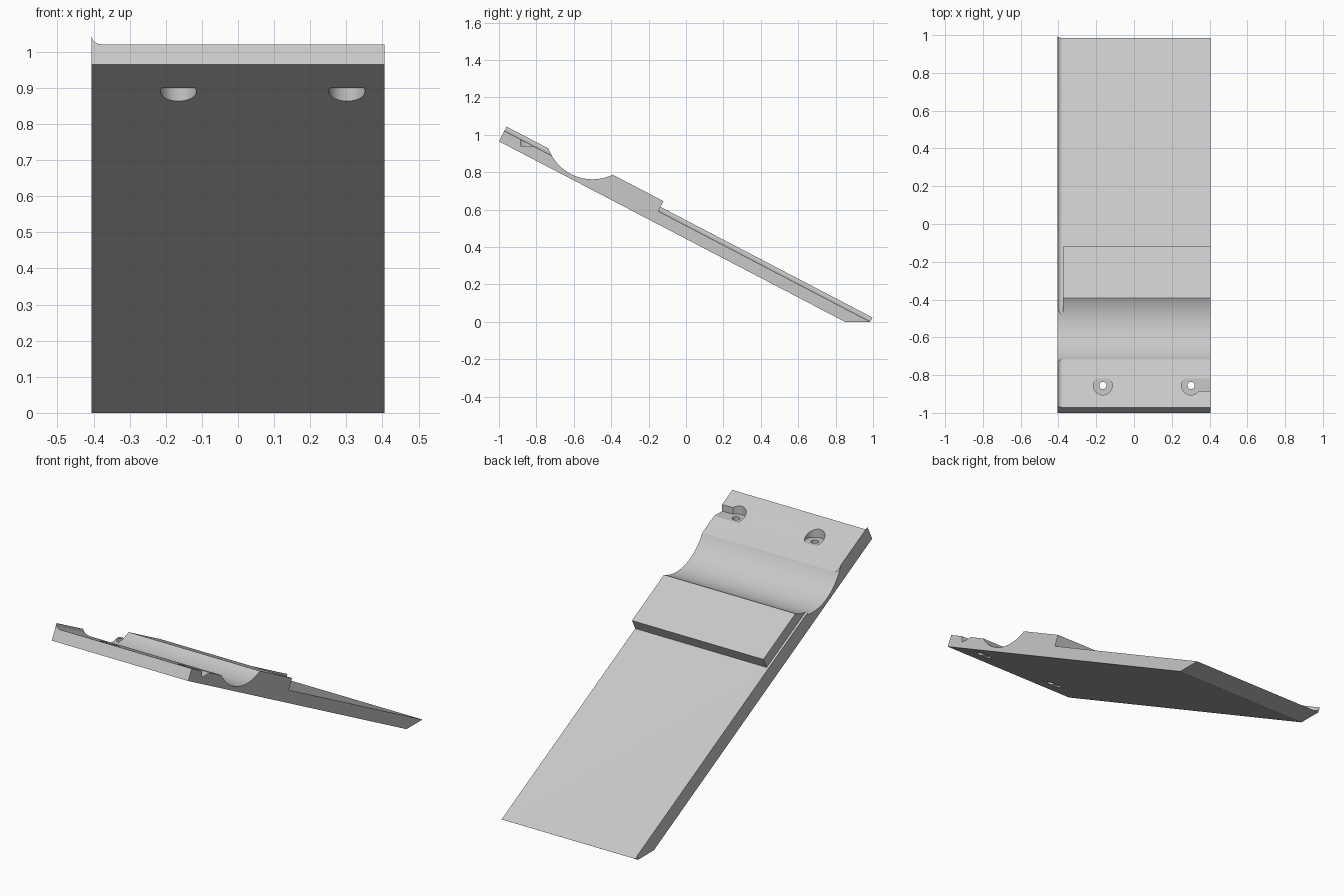
import bpy, bmesh, math
from mathutils import Matrix, Vector

if "Cube" in bpy.data.objects:
    bpy.data.objects.remove(bpy.data.objects["Cube"])

HALF = 0.405                       # half width
TILT = math.atan(0.5216)           # slope of the ramp
FRAME = Matrix.Translation((0, -1, 0.965)) @ Matrix.Rotation(-TILT, 4, 'X')
LENGTH, THICK, LIP = 2.206, 0.0625, 0.026

grey = bpy.data.materials.new("light_grey")
grey.use_nodes = True
grey.diffuse_color = (0.58, 0.58, 0.58, 1)
grey.node_tree.nodes["Principled BSDF"].inputs["Base Color"].default_value = grey.diffuse_color


def prism(name, points, offset, matrix=Matrix()):
    """Extrude a closed outline along an offset."""
    bm = bmesh.new()
    face = bm.faces.new([bm.verts.new(p) for p in points])
    ext = bmesh.ops.extrude_face_region(bm, geom=[face])
    bmesh.ops.translate(bm, vec=Vector(offset),
                        verts=[v for v in ext["geom"] if isinstance(v, bmesh.types.BMVert)])
    bmesh.ops.recalc_face_normals(bm, faces=bm.faces)
    bm.transform(matrix)
    mesh = bpy.data.meshes.new(name)
    bm.to_mesh(mesh)
    bm.free()
    mesh.materials.append(grey)
    ob = bpy.data.objects.new(name, mesh)
    bpy.context.collection.objects.link(ob)
    return ob


def box(name, x, y, z, matrix=Matrix()):
    pts = [(x[0], y[0], z[0]), (x[1], y[0], z[0]), (x[1], y[1], z[0]), (x[0], y[1], z[0])]
    return prism(name, pts, (0, 0, z[1] - z[0]), matrix)


def drill(name, x, y, radius, z0, z1):
    pts = [(x + radius * math.cos(a), y + radius * math.sin(a), z0)
           for a in (math.tau * i / 40 for i in range(40))]
    return prism(name, pts, (0, 0, z1 - z0))


def combine(target, other, operation):
    """Apply a boolean and discard the tool object."""
    mod = target.modifiers.new("boolean", 'BOOLEAN')
    mod.operation, mod.solver, mod.object = operation, 'EXACT', other
    bpy.context.view_layer.objects.active = target
    bpy.ops.object.modifier_apply(modifier=mod.name)
    bpy.data.objects.remove(other)


# Sloping slab
ramp = box("ramp", (-HALF, HALF), (0, LENGTH), (0, THICK), FRAME)

# Raised block across the middle
block = box("raised_block", (-HALF + 0.03, HALF), (0.45, 0.928), (THICK - 0.02, 0.123), FRAME)
combine(ramp, block, 'UNION')

# Curved lip along one long edge
section = [(-HALF, 0, THICK - 0.02), (-HALF + 0.028, 0, THICK - 0.02)]
for i in range(11):
    a = math.pi / 2 * i / 10
    section.append((-HALF + 0.028 * (1 - math.sin(a)), 0, THICK + LIP * (1 - math.cos(a))))
lip = prism("edge_lip", section, (0, LENGTH, 0), FRAME)
combine(ramp, lip, 'UNION')

# Round trough across the width
trough = [(-1, -0.5 + 0.25 * math.cos(a), 1.012 + 0.25 * math.sin(a))
          for a in (math.tau * i / 96 for i in range(96))]
combine(ramp, prism("trough_cutter", trough, (2, 0, 0)), 'DIFFERENCE')

# Flat foot
combine(ramp, box("foot_cutter", (-1, 1), (-2, 2), (-1, 0)), 'DIFFERENCE')

# Screw holes, recessed above and below
HOLE_Y = -0.855
for hx in (-0.165, 0.302):
    for radius, z0, z1 in ((0.05, 0.94, 1.2), (0.05, 0.7, 0.9), (0.019, 0.8, 1.1)):
        combine(ramp, drill("hole_cutter", hx, HOLE_Y, radius, z0, z1), 'DIFFERENCE')

# Side slot leading to one hole
combine(ramp, box("slot_cutter", (0.302, 0.6), (-0.885, -0.81), (0.94, 1.2)), 'DIFFERENCE')

bpy.ops.object.select_all(action='DESELECT')
ramp.select_set(True)
bpy.context.view_layer.objects.active = ramp
bpy.ops.object.shade_smooth_by_angle(angle=math.radians(25))
